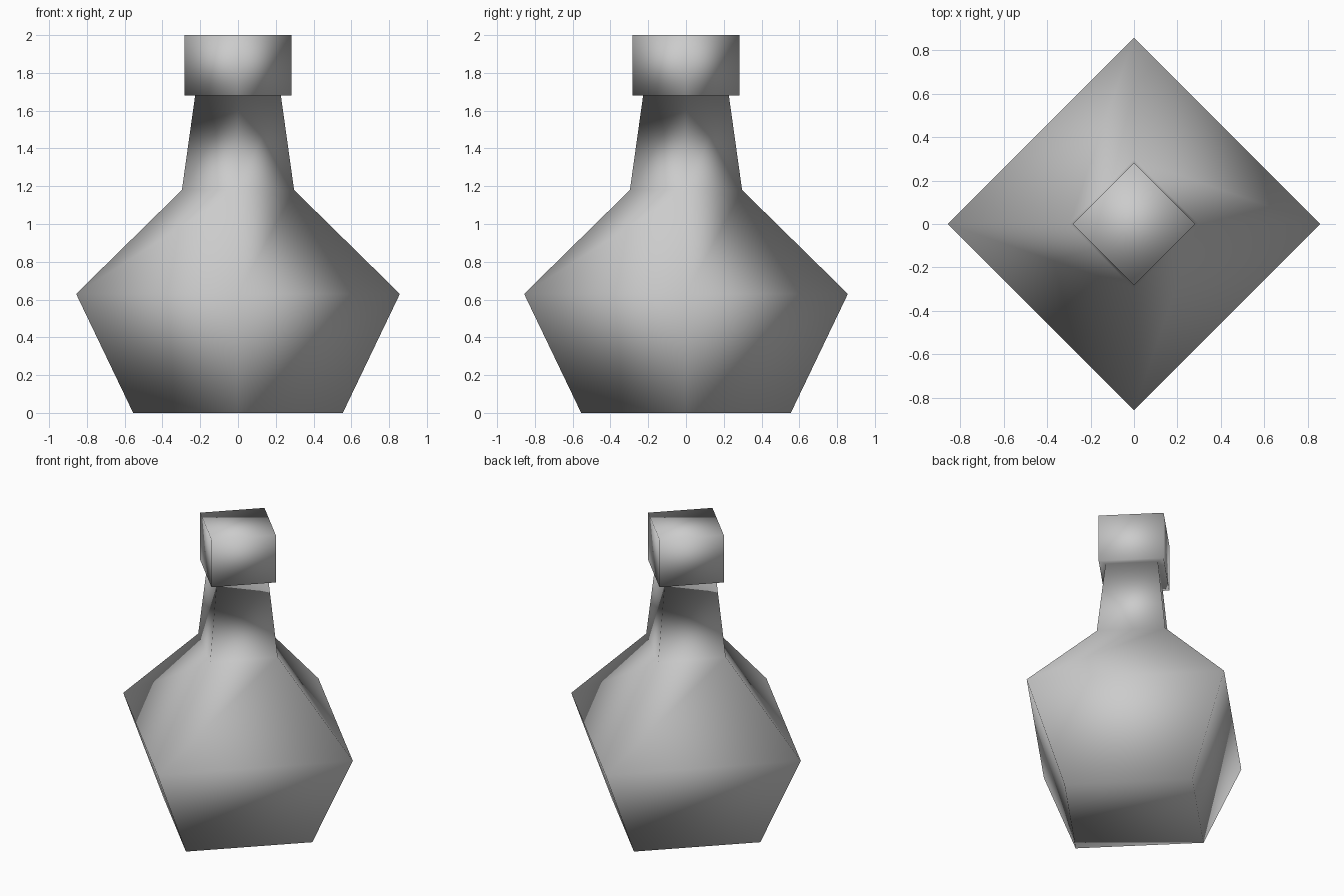
import bpy, bmesh
from math import cos, sin, pi

if "Cube" in bpy.data.objects:
    bpy.data.objects.remove(bpy.data.objects["Cube"], do_unlink=True)

grey = bpy.data.materials.new("plain grey")
grey.use_nodes = True
colour = (0.6, 0.6, 0.6, 1)
grey.diffuse_color = colour
grey.node_tree.nodes["Principled BSDF"].inputs["Base Color"].default_value = colour


def lathe(name, profile, sides=4):
    """Closed solid of revolution from (radius, height) pairs, bottom to top."""
    bm = bmesh.new()
    rings = [[bm.verts.new((r * cos(2 * pi * i / sides), r * sin(2 * pi * i / sides), z))
              for i in range(sides)] for r, z in profile]
    for low, high in zip(rings, rings[1:]):
        for i in range(sides):
            j = (i + 1) % sides
            bm.faces.new((low[i], low[j], high[j], high[i]))
    bm.faces.new(rings[0][::-1])
    bm.faces.new(rings[-1])
    bmesh.ops.recalc_face_normals(bm, faces=bm.faces)
    for face in bm.faces:
        face.smooth = True
    mesh = bpy.data.meshes.new(name)
    bm.to_mesh(mesh)
    bm.free()
    mesh.materials.append(grey)
    obj = bpy.data.objects.new(name, mesh)
    bpy.context.collection.objects.link(obj)
    return obj


# Four-sided flask: tapered foot, wide belly, shoulder, neck and overhanging collar
lathe("flask", [(0.555, 0), (0.857, 0.63), (0.297, 1.18),
                (0.227, 1.68), (0.282, 1.68), (0.282, 2)])
